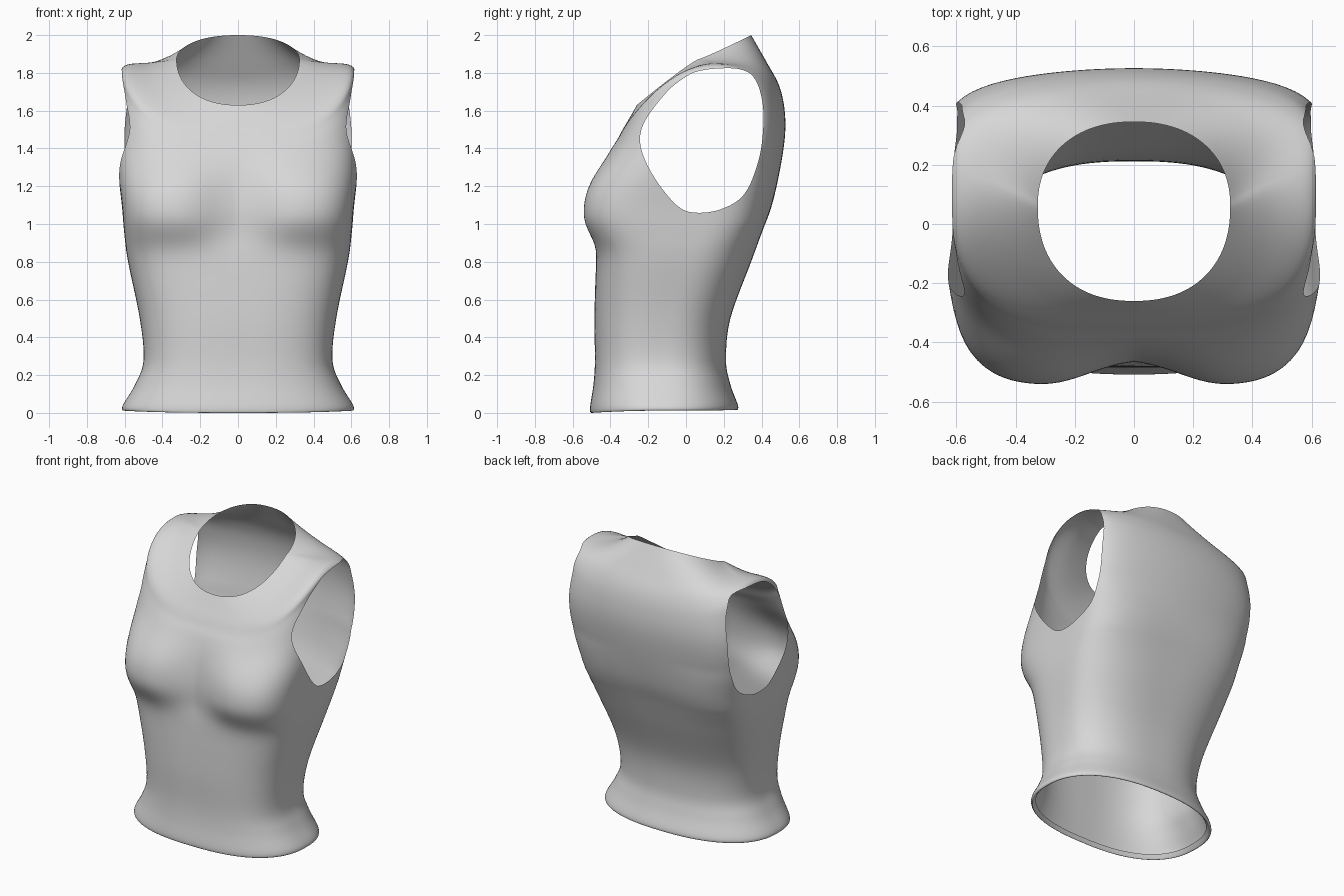
import bpy, bmesh, math
from mathutils import Vector

if "Cube" in bpy.data.objects:
    bpy.data.objects.remove(bpy.data.objects["Cube"])

SEG, SUB = 144, 6

fabric = bpy.data.materials.new("grey fabric")
fabric.diffuse_color = (0.68, 0.68, 0.68, 1)
fabric.use_nodes = True
fabric.node_tree.nodes["Principled BSDF"].inputs["Base Color"].default_value = fabric.diffuse_color
waste = bpy.data.materials.new("cut away")

# Rings from hem to neckline: side y, front y, back y, half width,
# front z, side z, back z, front roundness, back roundness
RINGS = [
    (-.12, -.490, .250, .580, .03, .04, .04, .80, .85),
    (-.12, -.502, .268, .605, .00, .012, .015, .80, .85),
    (-.12, -.508, .275, .610, .03, .04, .04, .80, .85),
    (-.12, -.490, .235, .545, .15, .15, .15, .75, .82),
    (-.12, -.482, .212, .500, .28, .28, .28, .70, .80),
    (-.10, -.485, .235, .520, .50, .50, .50, .68, .76),
    (-.03, -.475, .345, .582, .80, .80, .80, .58, .68),
    (.02, -.460, .400, .602, .95, .95, .95, .48, .60),
    (.06, -.455, .455, .615, 1.1, 1.1, 1.1, .42, .50),
    (.10, -.430, .500, .640, 1.26, 1.32, 1.3, .51, .34),
    (.14, -.395, .525, .640, 1.38, 1.56, 1.48, .57, .30),
    (.16, -.360, .520, .620, 1.45, 1.76, 1.62, .58, .34),
    (.16, -.335, .490, .600, 1.50, 1.838, 1.74, .60, .45),
    (.13, -.300, .425, .460, 1.56, 1.855, 1.86, .68, .66),
    (.06, -.260, .345, .325, 1.63, 1.87, 2.0, .88, .90),
]


def blend(i, t):
    """Catmull-Rom blend of neighbouring rings."""
    a, b, c, d = (RINGS[min(max(i + k, 0), len(RINGS) - 1)] for k in (-1, 0, 1, 2))
    return [0.5 * (2*q + (r - p)*t + (2*p - 5*q + 4*r - s)*t*t
                   + (3*q - p - 3*r + s)*t**3) for p, q, r, s in zip(a, b, c, d)]


def ring_point(ring, ang):
    ys, yf, yb, hw, zf, zs, zb, pf, pb = ring
    c, s = math.cos(ang), math.sin(ang)
    front = s < 0
    n = 2 / (pf if front else pb)
    d = (abs(c) ** n + abs(s) ** n) ** (1 / n)
    x, v = hw * c / d, abs(s) / d
    ye, ze = (yf, zf) if front else (yb, zb)
    neck = min(max((.6 - hw) / .275, 0), 1)
    y = ys + (ye - ys) * v
    z = zs + (ze - zs) * v ** (2.1 - neck)
    if front:
        # bust: soft above, tighter fold below, reaching out to the sides
        dz = abs(z - 1.08) / (0.25 if z > 1.08 else 0.175)
        dx = abs(abs(x) - 0.36) / (0.32 if abs(x) > 0.36 else 0.25)
        y -= 0.09 * math.exp(-dz ** 2.8 - dx ** 2.5) * min(1, v * 1.6)
    else:
        # shoulder blades fall away towards the arms
        up = min(max((z - 1.0) / 0.3, 0), 1) * (1 - neck)
        y -= 0.07 * up * v * (x / 0.6) ** 2
    return Vector((x, y, z))


def make_object(name, bm, mats):
    me = bpy.data.meshes.new(name)
    bmesh.ops.recalc_face_normals(bm, faces=bm.faces[:])
    bm.to_mesh(me)
    bm.free()
    for m in mats:
        me.materials.append(m)
    ob = bpy.data.objects.new(name, me)
    bpy.context.collection.objects.link(ob)
    return ob


def loft(bm, rings):
    loops = [[bm.verts.new(p) for p in r] for r in rings]
    for lo, hi in zip(loops, loops[1:]):
        for i in range(len(lo)):
            j = (i + 1) % len(lo)
            bm.faces.new((lo[i], lo[j], hi[j], hi[i]))
    return [bm.faces.new(loops[0]), bm.faces.new(loops[-1])]


# Body, closed for the moment so that the armholes can be cut
params = [blend(i, k / SUB) for i in range(len(RINGS) - 1) for k in range(SUB)] + [RINGS[-1]]
bm = bmesh.new()
for cap in loft(bm, [[ring_point(r, math.tau * i / SEG) for i in range(SEG)] for r in params]):
    cap.material_index = 1
top = make_object("sleeveless_top", bm, [fabric, waste])

# Armhole outline (y, z), smoothed into a closed curve
ARM = [(.18, 1.824), (.29, 1.818), (.36, 1.775), (.40, 1.67), (.41, 1.53), (.385, 1.34),
       (.31, 1.16), (.19, 1.08), (.05, 1.06), (-.05, 1.10), (-.17, 1.25), (-.24, 1.41),
       (-.22, 1.54), (-.10, 1.70), (0, 1.78), (.07, 1.81)]


def closed_curve(pts, n=6):
    out = []
    for i in range(len(pts)):
        a, b, c, d = (Vector(pts[(i + k) % len(pts)]) for k in (-1, 0, 1, 2))
        for k in range(n):
            t = k / n
            out.append(0.5 * (2*b + (c - a)*t + (2*a - 5*b + 4*c - d)*t*t
                              + (3*b - a - 3*c + d)*t**3))
    return out


outline = closed_curve(ARM)
mid = Vector((.09, 1.44))
for side in (-1, 1):
    bm = bmesh.new()
    inner = [mid + (p - mid) * 0.93 for p in outline]
    loft(bm, [[(side * x, p.x, p.y) for p in pts]
              for x, pts in ((.38, inner), (.54, outline), (.9, outline))])
    for f in bm.faces:
        f.material_index = 1
    cutter = make_object("armhole_cutter", bm, [fabric, waste])
    cutter.hide_render = True
    mod = top.modifiers.new("armhole", 'BOOLEAN')
    mod.operation, mod.solver, mod.object = 'DIFFERENCE', 'EXACT', cutter
    bpy.context.view_layer.objects.active = top
    top.select_set(True)
    bpy.ops.object.modifier_apply(modifier=mod.name)
    bpy.data.objects.remove(cutter)

# Open the neck, hem and armholes by removing caps and cut walls
bm = bmesh.new()
bm.from_mesh(top.data)
bmesh.ops.delete(bm, geom=[f for f in bm.faces if f.material_index == 1], context='FACES')
for f in bm.faces:
    f.smooth = True
bm.to_mesh(top.data)
bm.free()
top.data.materials.pop(index=1)
bpy.data.materials.remove(waste)
